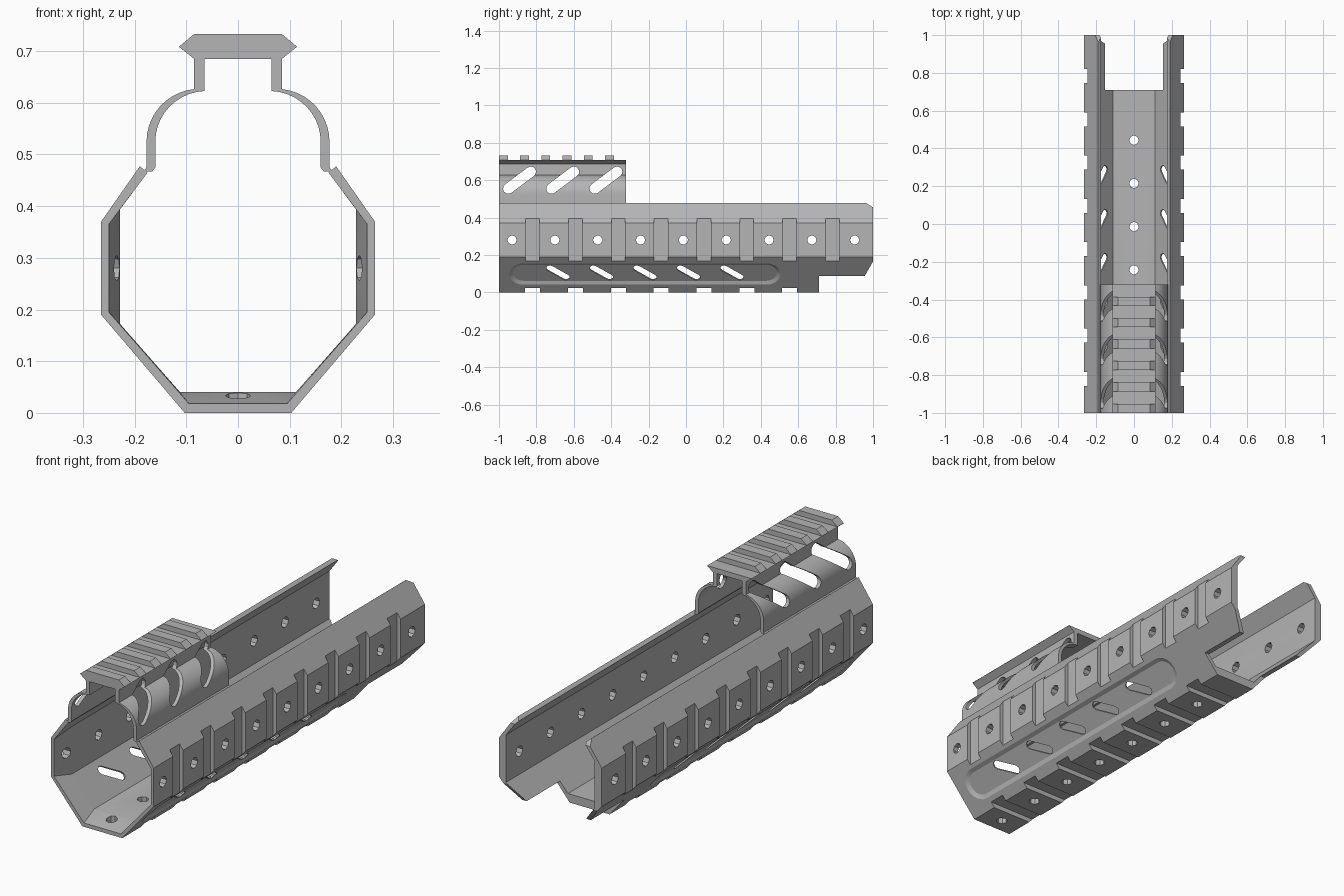
import bpy, bmesh, math
from mathutils import Vector

if "Cube" in bpy.data.objects:
    bpy.data.objects.remove(bpy.data.objects["Cube"])

grey = bpy.data.materials.new("satin_grey")
grey.use_nodes = True
colour = (0.46, 0.46, 0.46, 1)
grey.diffuse_color = colour
grey.node_tree.nodes["Principled BSDF"].inputs["Base Color"].default_value = colour

X, Y, Z = Vector((1, 0, 0)), Vector((0, 1, 0)), Vector((0, 0, 1))


def loft(bm, rings):
    """Bridge equal-length rings of points and cap both ends."""
    rows = [[bm.verts.new(p) for p in ring] for ring in rings]
    n = len(rows[0])
    faces = [bm.faces.new(rows[0]), bm.faces.new(rows[-1])]
    for a, b in zip(rows, rows[1:]):
        for i in range(n):
            j = (i + 1) % n
            faces.append(bm.faces.new((a[i], a[j], b[j], b[i])))
    bmesh.ops.recalc_face_normals(bm, faces=faces)


def finish(bm, name):
    mesh = bpy.data.meshes.new(name)
    bm.to_mesh(mesh)
    bm.free()
    mesh.materials.append(grey)
    obj = bpy.data.objects.new(name, mesh)
    bpy.context.collection.objects.link(obj)
    return obj


def select(obj):
    bpy.ops.object.select_all(action='DESELECT')
    obj.select_set(True)
    bpy.context.view_layer.objects.active = obj


def carve(obj, bm):
    """Subtract a set of cutter solids and remove them afterwards."""
    cutter = finish(bm, "cutter")
    cutter.hide_render = True
    mod = obj.modifiers.new("carve", 'BOOLEAN')
    mod.operation, mod.solver, mod.object = 'DIFFERENCE', 'EXACT', cutter
    select(obj)
    bpy.ops.object.modifier_apply(modifier=mod.name)
    bpy.data.objects.remove(cutter)


def box(bm, x0, x1, y0, y1, z0, z1):
    loft(bm, [[(x0, y, z0), (x1, y, z0), (x1, y, z1), (x0, y, z1)] for y in (y0, y1)])


def capsule(bm, centre, u, normal, half, r0, r1, d0, d1, steps=4):
    """Slot-shaped plug along a normal; half = 0 gives a round hole."""
    v = normal.cross(u)
    rings = []
    for r, d in ((r0, d0), (r1, d1)):
        ring = []
        for side in (1, -1):
            for i in range(steps + (half > 0)):
                a = math.pi * (i / steps - 0.5)
                ring.append(centre + normal * d
                            + side * (u * (half + r * math.cos(a)) + v * r * math.sin(a)))
        rings.append(ring)
    loft(bm, rings)


def mirrored(half):
    return half + [(-x, z) for x, z in reversed(half)]


def section(outer, inner):
    """Closed symmetric wall section from right-hand outlines, lowest or middle first."""
    return [(-x, z) for x, z in reversed(outer)] + outer + list(reversed(inner)) + [(-x, z) for x, z in inner]


def ring(points, y):
    return [(x, y, z) for x, z in points]


# Open octagonal shell, thinner at its front lip
outer = [(0.103, 0), (0.265, 0.19), (0.265, 0.37), (0.19, 0.477)]
lip = section(outer, [(0.095, 0.018), (0.25, 0.195), (0.25, 0.365), (0.175, 0.465)])
wall = section(outer, [(0.112, 0.04), (0.228, 0.172), (0.228, 0.394), (0.175, 0.465)])
bm = bmesh.new()
loft(bm, [ring(lip, -1), ring(wall, -0.9), ring(wall, 1)])
shell = finish(bm, "handguard_shell")

# Rear step and clipped rear corners
bm = bmesh.new()
step = [(0.71, -0.1), (0.71, 0.087), (0.955, 0.087), (1, 0.165), (1.05, 0.25), (1.05, -0.1)]
corner = [(0.95, 0.49), (0.965, 0.477), (1, 0.455), (1.05, 0.424), (1.05, 0.49)]
for outline in (step, corner):
    loft(bm, [[(x, y, z) for y, z in outline] for x in (-0.4, 0.4)])
carve(shell, bm)

# Cross grooves on the sides and underside, shallow channels on the lower slopes
pitch = 0.229
slope = Vector((0.162, 0, 0.19)).normalized()
bm = bmesh.new()
for i in range(8):
    y = -0.82 + pitch * i
    for s in (1, -1):
        x0, x1 = sorted((s * 0.247, s * 0.3))
        box(bm, x0, x1, y - 0.037, y + 0.037, 0.1, 0.46)
    if i < 7:
        box(bm, -0.2, 0.2, y - 0.04, y + 0.04, -0.05, 0.022)
carve(shell, bm)
bm = bmesh.new()
for s in (1, -1):
    out = Vector((s * slope.z, 0, -slope.x))
    centre = Vector((s * 0.187, -0.22, 0.098))
    capsule(bm, centre, Y, out, 0.65, 0.056, 0.086, -0.01, 0.005, 10)
carve(shell, bm)

# Screw holes and slanted vents
bm = bmesh.new()
for i in range(9):
    y = -0.93 + pitch * i
    for s in (1, -1):
        capsule(bm, Vector((s * 0.245, y, 0.28)), Y, X, 0, 0.025, 0.025, -0.06, 0.06)
    if i < 7:
        capsule(bm, Vector((0, y, 0.02)), Y, Z, 0, 0.025, 0.025, -0.06, 0.06)
for i in range(5):
    for s in (1, -1):
        out = Vector((s * slope.z, 0, -slope.x))
        up = Vector((s * slope.x, 0, slope.z))
        along = (Y * 0.046 - up * 0.034).normalized()
        centre = Vector((s * 0.187, -0.684 + 0.2325 * i, 0.098))
        capsule(bm, centre, along, out, 0.054, 0.02, 0.02, -0.05, 0.05)
carve(shell, bm)

# Rounded front hood with upright neck
def arc(cx, cz, rx, rz, a1):
    return [(cx + rx * math.cos(a1 * i / 10), cz + rz * math.sin(a1 * i / 10)) for i in range(11)]

hood_out = [(0.184, 0.467), (0.177, 0.475)] + arc(0.075, 0.525, 0.102, 0.102, 1.47) + [(0.085, 0.7)]
hood_in = [(0.166, 0.467), (0.16, 0.475)] + arc(0.06, 0.525, 0.1, 0.098, 1.52) + [(0.065, 0.685)]
bm = bmesh.new()
profile = section(list(reversed(hood_out)), list(reversed(hood_in)))
loft(bm, [ring(profile, -1), ring(profile, -0.32)])
hood = finish(bm, "front_hood")
bm = bmesh.new()
for i in range(3):
    for s in (1, -1):
        centre = Vector((s * 0.13, -0.89 + 0.231 * i, 0.6))
        capsule(bm, centre, Vector((0, 0.8, 0.6)), X, 0.075, 0.028, 0.028, -0.1, 0.1, 6)
carve(hood, bm)

# Top rail with raised teeth
bm = bmesh.new()
base = mirrored([(0.085, 0.685), (0.115, 0.709)])
loft(bm, [ring(base, -1), ring(base, -0.32)])
rail = finish(bm, "top_rail")
bm = bmesh.new()
tooth = mirrored([(0.115, 0.708), (0.085, 0.733)])
for i in range(6):
    y = -1 + 0.1135 * i
    loft(bm, [ring(tooth, y), ring(tooth, y + 0.047)])
teeth = finish(bm, "rail_teeth")

for obj in (shell, hood, rail, teeth):
    select(obj)
    bpy.ops.object.shade_smooth_by_angle(angle=math.radians(25))
